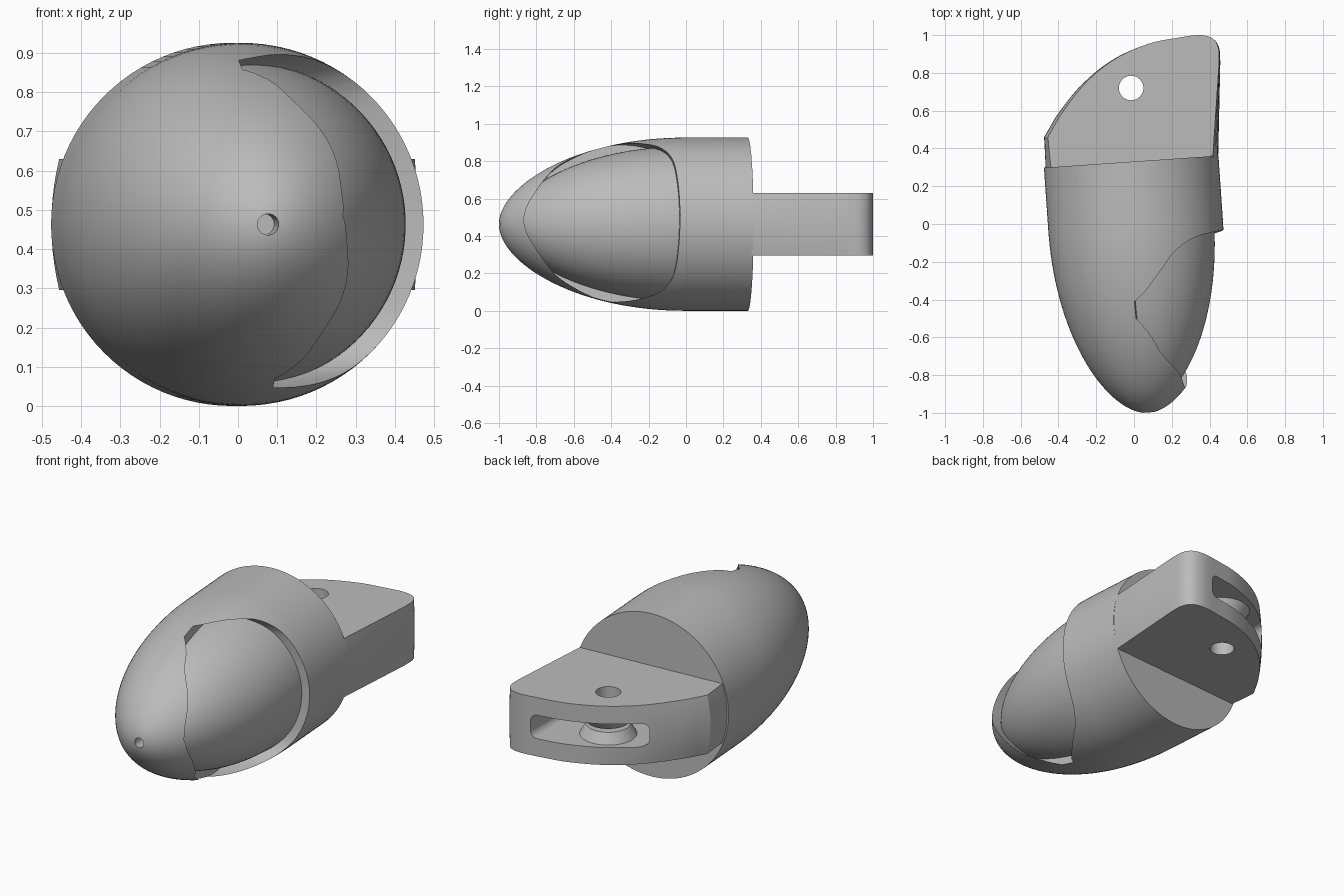
import bpy, bmesh, math
from mathutils import Vector, Matrix

if "Cube" in bpy.data.objects:
    bpy.data.objects.remove(bpy.data.objects["Cube"])

grey = bpy.data.materials.new("plain_grey")
grey.diffuse_color = (0.5, 0.5, 0.5, 1)
grey.use_nodes = True
grey.node_tree.nodes["Principled BSDF"].inputs["Base Color"].default_value = grey.diffuse_color
R, ZC = 0.463, 0.463
# the shell axis is turned slightly; its local origin is the nose tip
AXIS = Matrix.Translation((0.077, -1, ZC)) @ Matrix.Rotation(math.radians(3.95), 4, 'Z')


def make(name, bm, matrix=Matrix()):
    bmesh.ops.remove_doubles(bm, verts=bm.verts, dist=1e-5)
    bmesh.ops.recalc_face_normals(bm, faces=bm.faces)
    me = bpy.data.meshes.new(name)
    bm.to_mesh(me)
    bm.free()
    me.transform(matrix)
    me.materials.append(grey)
    ob = bpy.data.objects.new(name, me)
    bpy.context.collection.objects.link(ob)
    return ob


def skin(name, rings, caps=True, closed=False, matrix=Matrix()):
    """Join equal-length closed rings into one solid."""
    bm = bmesh.new()
    vs = [[bm.verts.new(p) for p in ring] for ring in rings]
    n = len(vs[0])
    pairs = list(zip(vs, vs[1:])) + ([(vs[-1], vs[0])] if closed else [])
    for a, b in pairs:
        for i in range(n):
            j = (i + 1) % n
            bm.faces.new((a[i], a[j], b[j], b[i]))
    if caps:
        bm.faces.new(vs[0])
        bm.faces.new(vs[-1])
    return make(name, bm, matrix)


def lathe(name, profile, matrix=Matrix(), seg=96, **kw):
    """Revolve (along, radius) points about local y."""
    ang = [2 * math.pi * i / seg for i in range(seg)]
    return skin(name, [[(r * math.cos(a), t, r * math.sin(a)) for a in ang]
                       for t, r in profile], matrix=matrix, **kw)


def spline(pts, steps=6):
    pts = [Vector(p) for p in pts]
    p = [2 * pts[0] - pts[1]] + pts + [2 * pts[-1] - pts[-2]]
    out = []
    for a, b, c, d in zip(p, p[1:], p[2:], p[3:]):
        for k in range(steps):
            s = k / steps
            out.append(0.5 * (2 * b + (c - a) * s + (2 * a - 5 * b + 4 * c - d) * s * s
                              + (3 * b - a - 3 * c + d) * s ** 3))
    return out + [pts[-1]]


def cut(ob, tool):
    m = ob.modifiers.new("cut", 'BOOLEAN')
    m.operation, m.solver, m.object = 'DIFFERENCE', 'EXACT', tool
    bpy.context.view_layer.objects.active = ob
    bpy.ops.object.modifier_apply(modifier=m.name)
    bpy.data.objects.remove(tool)


def bullet(s):
    t = 1.2 * s * s * (1 - s) + s ** 3
    r = 0.6 * s * (1 - s) ** 2 + R * (3 * s * s * (1 - s) + s ** 3)
    return Vector((t, r))


# bullet-shaped shell with a straight rear sleeve
outer = [bullet(0.004 + 0.996 * i / 40) for i in range(41)]
shell = lathe("shell", outer + [Vector((1.333, R))], AXIS)

# core surface left behind under the grip recess
inner = []
for i in range(1, 40):
    d = (bullet((i + 1) / 40) - bullet((i - 1) / 40)).normalized()
    p = bullet(i / 40) + 0.047 * Vector((d.y, -d.x))
    if p.y > 0.01:
        inner.append(p)
core = lathe("core_cutter", inner + [Vector((1.2, R - 0.047))])

# grip recess: rounded side outline, mirrored up and down
half = spline([(0.116, 0), (0.15, 0.10), (0.275, 0.27), (0.415, 0.36), (0.55, 0.41),
               (0.65, 0.424), (0.752, 0.416), (0.85, 0.385), (0.91, 0.31),
               (0.932, 0.17), (0.94, 0)])
outline = [(p.x, p.y) for p in half] + [(p.x, -p.y) for p in half[-2:0:-1]]
recess = skin("recess_cutter", [[(x, t, z) for t, z in outline] for x in (0.01, 0.8)])
cut(recess, core)
recess.data.transform(AXIS @ Matrix.Rotation(math.radians(-6), 4, 'Y'))
cut(shell, recess)

# small hole in the nose
cut(shell, lathe("nose_cutter", [(-0.1, 0.027), (0.17, 0.027)], AXIS, 32))

# hinge tongue: x, y and how far the side draws in at top and bottom
H = 0.167
edge = [Vector((-0.465, 0.25, 0.03))] + spline([
    (-0.476, 0.46, 0.02), (-0.394, 0.595, 0.018), (-0.262, 0.754, 0.012),
    (-0.103, 0.876, 0.006), (0.08, 0.955, 0), (0.24, 0.987, 0), (0.347, 1, 0),
    (0.415, 0.983, 0), (0.45, 0.935, -0.004), (0.457, 0.86, -0.006)])
edge.append(Vector((0.444, 0.28, -0.032)))
tongue = skin("hinge_tongue", [[(p.x + p.z * k * k, p.y, ZC + H * k) for p in edge]
                               for k in [i / 5 - 1 for i in range(11)]])

# rounded slot opening in the rear of the tongue
W, D, C = 0.283, 0.067, 0.04
section = []
for q, (sx, sz) in enumerate([(1, 1), (-1, 1), (-1, -1), (1, -1)]):
    for k in range(7):
        a = math.pi / 2 * (q + k / 6)
        section.append((sx * (W - C) + C * math.cos(a), sz * (D - C) + C * math.sin(a)))
cut(tongue, skin("slot_cutter", [[(x, y, ZC + z) for x, z in section] for y in (0.48, 1.2)]))

# pivot hole through the tongue
PIVOT = Matrix.Translation((-0.015, 0.72, ZC)) @ Matrix.Rotation(math.pi / 2, 4, 'X')
cut(tongue, lathe("pivot_cutter", [(-0.4, 0.065), (0.4, 0.065)], PIVOT, 48))

# tapered bosses around the pivot hole inside the slot
parts = [shell, tongue]
for name, s in (("upper_boss", 1), ("lower_boss", -1)):
    parts.append(lathe(name, [(s * 0.01, 0.065), (s * 0.01, 0.115), (s * 0.07, 0.15),
                              (s * 0.07, 0.065)], PIVOT, 48, caps=False, closed=True))

bpy.ops.object.select_all(action='DESELECT')
for ob in parts:
    ob.select_set(True)
bpy.context.view_layer.objects.active = shell
bpy.ops.object.shade_smooth_by_angle(angle=math.radians(30))
